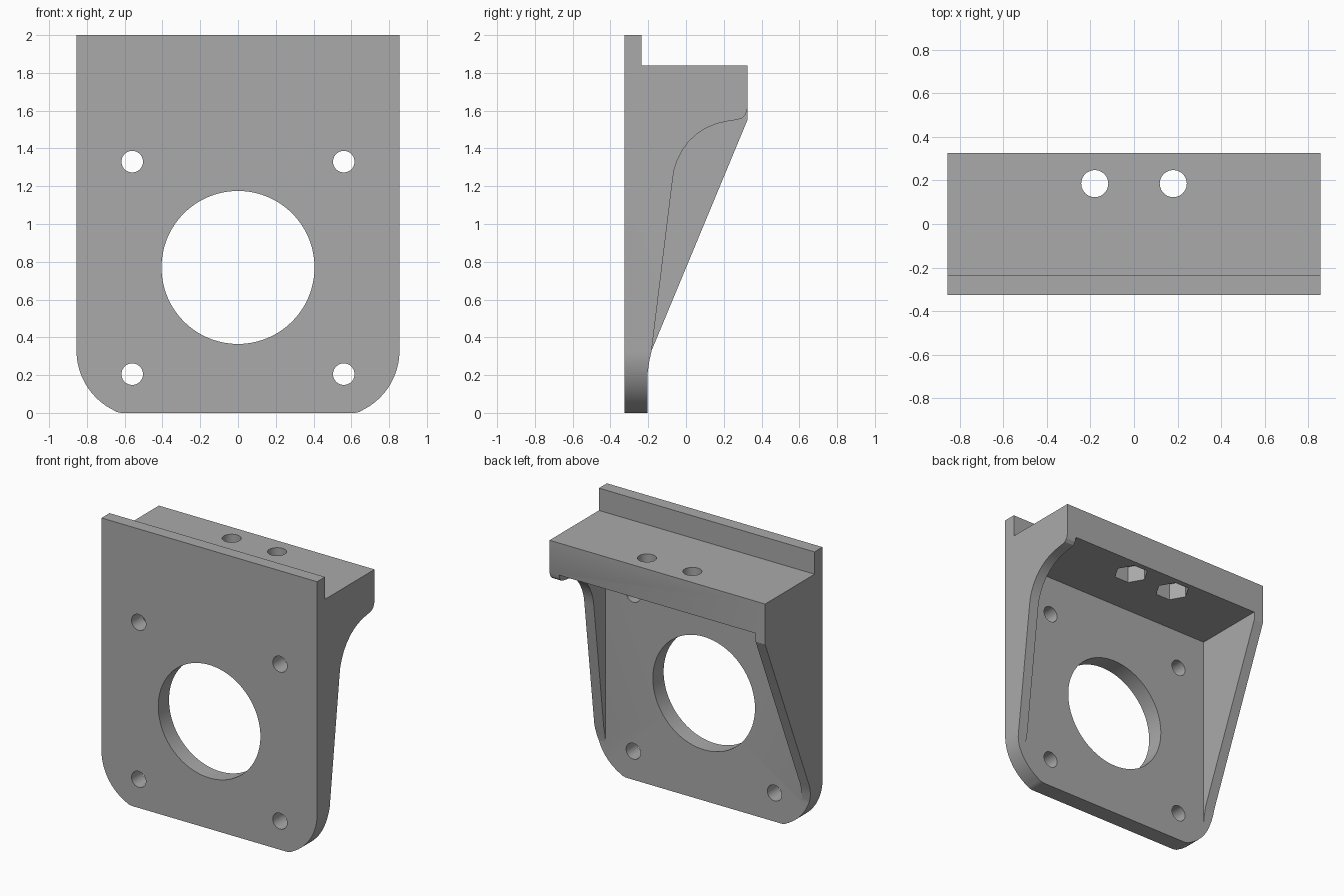
import bpy, bmesh
from math import sin, cos, pi, radians

cube = bpy.data.objects.get("Cube")
if cube:
    bpy.data.objects.remove(cube)

grey = bpy.data.materials.new("plain_grey")
grey.use_nodes = True
COLOUR = (0.4, 0.4, 0.4, 1)
grey.diffuse_color = COLOUR
grey.node_tree.nodes["Principled BSDF"].inputs["Base Color"].default_value = COLOUR


def prism(name, points, axis, lo, hi):
    """Extrude a 2D outline along an axis from lo to hi."""
    place = {"x": lambda a, b, d: (d, a, b),
             "y": lambda a, b, d: (a, d, b),
             "z": lambda a, b, d: (a, b, d)}[axis]
    bm = bmesh.new()
    rings = [[bm.verts.new(place(a, b, d)) for a, b in points] for d in (lo, hi)]
    bm.faces.new(rings[0])
    bm.faces.new(rings[1])
    n = len(points)
    for i in range(n):
        j = (i + 1) % n
        bm.faces.new((rings[0][i], rings[0][j], rings[1][j], rings[1][i]))
    bmesh.ops.recalc_face_normals(bm, faces=bm.faces)
    mesh = bpy.data.meshes.new(name)
    bm.to_mesh(mesh)
    bm.free()
    mesh.materials.append(grey)
    obj = bpy.data.objects.new(name, mesh)
    bpy.context.collection.objects.link(obj)
    return obj


def arc(cx, cy, r, start, end, steps):
    angles = [radians(start + (end - start) * i / steps) for i in range(steps + 1)]
    return [(cx + r * cos(a), cy + r * sin(a)) for a in angles]


def circle(cx, cy, r, sides):
    return arc(cx, cy, r, 0, 360, sides)[:-1]


def combine(target, tool, operation):
    mod = target.modifiers.new(operation.lower(), "BOOLEAN")
    mod.operation, mod.solver, mod.object = operation, "EXACT", tool
    bpy.context.view_layer.objects.active = target
    bpy.ops.object.modifier_apply(modifier=mod.name)
    bpy.data.objects.remove(tool)


FRONT, PLATE_BACK, BACK = -0.325, -0.203, 0.325
WIDTH, INNER, OVER = 0.855, 0.78, 0.9

# Face plate, shelf and lip in one side profile
bracket = prism("motor_bracket", [
    (FRONT, 0), (PLATE_BACK, 0), (PLATE_BACK, 1.61), (BACK, 1.61),
    (BACK, 1.84), (-0.235, 1.84), (-0.235, 2), (FRONT, 2)], "x", -OVER, OVER)

# Side walls: straight gusset on the right, scooped one on the left
root = [(0.28, 1.72), (-0.26, 1.72), (-0.26, 0.18)]
foot = [(-0.207, 0.18), (-0.202, 0.22), (-0.195, 0.27), (-0.182, 0.33)]
straight = root + foot + [(BACK, 1.55), (BACK, 1.61)]
scoop = root + foot + [
    (-0.07, 1.24), (-0.062, 1.29), (-0.045, 1.34), (-0.02, 1.39), (0.015, 1.437),
    (0.06, 1.479), (0.11, 1.51), (0.165, 1.532), (0.22, 1.544), (0.27, 1.552),
    (0.297, 1.56), (0.315, 1.578), (BACK, 1.61)]
combine(bracket, prism("right_wall", straight, "x", -OVER, -INNER), "UNION")
combine(bracket, prism("left_wall", scoop, "x", INNER, OVER), "UNION")

# Trim to the front outline with rounded lower corners
half = [(0.62, 0), (0.645, 0.006)] + arc(0.503, 0.33, 0.352, -64, 0, 20) + [(WIDTH, 2)]
outline = half + [(-x, z) for x, z in reversed(half)]
combine(bracket, prism("outline", outline, "y", -1, 1), "INTERSECT")

# Round openings through the plate
combine(bracket, prism("centre_bore", circle(0, 0.77, 0.405, 96), "y", -0.5, 0), "DIFFERENCE")
for x in (-0.56, 0.56):
    for z in (0.205, 1.33):
        combine(bracket, prism("screw_hole", circle(x, z, 0.057, 40), "y", -0.5, 0), "DIFFERENCE")

# Bolt holes with hexagonal nut pockets under the shelf
for x in (-0.18, 0.18):
    combine(bracket, prism("bolt_hole", circle(x, 0.185, 0.062, 40), "z", 1.5, 2), "DIFFERENCE")
    combine(bracket, prism("nut_pocket", circle(x, 0.185, 0.115, 6), "z", 1.5, 1.73), "DIFFERENCE")

# Smooth the curves, keep edges sharp
bpy.ops.object.select_all(action="DESELECT")
bracket.select_set(True)
bpy.context.view_layer.objects.active = bracket
bpy.ops.object.shade_smooth_by_angle(angle=radians(20))
